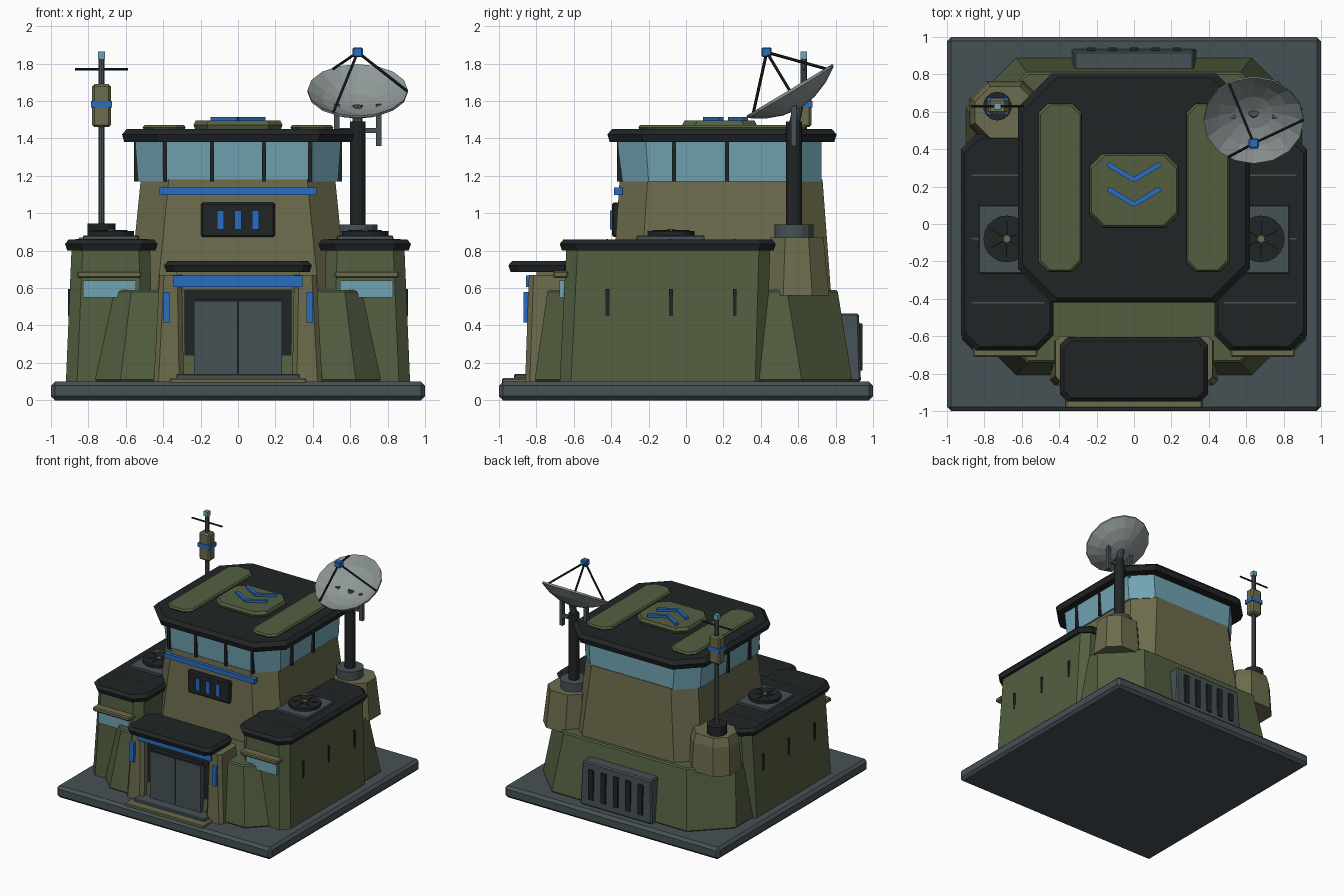
import bpy, bmesh, math
from mathutils import Vector, Matrix

if "Cube" in bpy.data.objects:
    bpy.data.objects.remove(bpy.data.objects["Cube"])


def mat(name, r, g, b):
    m = bpy.data.materials.new(name)
    m.diffuse_color = [(c / 255) ** 2.2 for c in (r, g, b)] + [1]
    m.use_nodes = True
    m.node_tree.nodes["Principled BSDF"].inputs["Base Color"].default_value = m.diffuse_color
    return m


GREEN = mat("green", 84, 95, 66)
TAN = mat("tan", 108, 107, 78)
DARK = mat("dark", 38, 41, 42)
GREY = mat("grey", 72, 82, 86)
BLUE = mat("blue", 46, 108, 190)
GLASS = mat("glass", 112, 162, 178)
DISH = mat("dish_grey", 142, 150, 150)


def finish(name, bm, m, bevel=0):
    bmesh.ops.recalc_face_normals(bm, faces=bm.faces)
    me = bpy.data.meshes.new(name)
    bm.to_mesh(me)
    bm.free()
    o = bpy.data.objects.new(name, me)
    bpy.context.collection.objects.link(o)
    me.materials.append(m)
    if bevel:
        b = o.modifiers.new("bevel", 'BEVEL')
        b.width, b.segments = bevel, 1
        b.limit_method, b.angle_limit = 'ANGLE', math.radians(50)
    return o


def loft(name, sections, m, bevel=0):
    """Stack of chamfered rectangles: (x0, x1, y0, y1, chamfer, z)."""
    bm = bmesh.new()
    rings = []
    for x0, x1, y0, y1, c, z in sections:
        p = [(x0 + c, y0), (x1 - c, y0), (x1, y0 + c), (x1, y1 - c),
             (x1 - c, y1), (x0 + c, y1), (x0, y1 - c), (x0, y0 + c)]
        if c == 0:
            p = p[::2]
            p = [(x0, y0), (x1, y0), (x1, y1), (x0, y1)]
        rings.append([bm.verts.new((x, y, z)) for x, y in p])
    n = len(rings[0])
    bm.faces.new(rings[0])
    bm.faces.new(rings[-1])
    for a, b in zip(rings, rings[1:]):
        for i in range(n):
            j = (i + 1) % n
            bm.faces.new((a[i], a[j], b[j], b[i]))
    return finish(name, bm, m, bevel)


def box(name, x0, x1, y0, y1, z0, z1, m, bevel=0, c=0):
    return loft(name, [(x0, x1, y0, y1, c, z0), (x0, x1, y0, y1, c, z1)], m, bevel)


def slab(name, x0, x1, y0, y1, c, z0, z1, m, t=0.02):
    """Roof plate with a sloped upper rim."""
    zm = z0 + (z1 - z0) * 0.6
    e = 0.012
    return loft(name, [(x0 + e, x1 - e, y0 + e, y1 - e, c, z0), (x0, x1, y0, y1, c, zm),
                       (x0 + t, x1 - t, y0 + t, y1 - t, c, z1)], m)


def rod(name, a, b, r, m, seg=12):
    a, b = Vector(a), Vector(b)
    d = b - a
    bm = bmesh.new()
    M = Matrix.Translation((a + b) / 2) @ d.to_track_quat('Z', 'Y').to_matrix().to_4x4()
    bmesh.ops.create_cone(bm, cap_ends=True, segments=seg, radius1=r, radius2=r,
                          depth=d.length, matrix=M)
    return finish(name, bm, m)


def mx(s, a, b):
    return (a, b) if s > 0 else (-b, -a)


# Ground plate and lower hull
box("base_plate", -1, 1, -1, 1, 0, 0.1, GREY, 0.022)
loft("lower_hull", [(-0.9, 0.9, -0.81, 0.89, 0.27, 0.1),
                    (-0.84, 0.84, -0.74, 0.81, 0.27, 0.59)], GREEN, 0.01)

# Side wings, vents, windows and rear corner blocks, mirrored
for s, side in ((1, "right"), (-1, "left")):
    loft(side + "_wing", [(*mx(s, 0.45, 0.92), -0.675, 0.43, 0.06, 0.1),
                          (*mx(s, 0.47, 0.89), -0.64, 0.45, 0.06, 0.81)], GREEN)
    slab(side + "_wing_roof", *mx(s, 0.43, 0.925), -0.675, 0.48, 0.08, 0.8, 0.86, DARK)
    for i, y in enumerate((-0.42, -0.08, 0.26)):
        box(f"{side}_roof_seam_{i}", *mx(s, 0.48, 0.87), y - .004, y + .004, 0.85, 0.863, GREY)
        box(f"{side}_wall_slit_{i}", *mx(s, 0.88, 0.909), y - .01, y + .01, 0.45, 0.595, DARK)
    box(side + "_vent_plate", *mx(s, 0.53, 0.83), -0.265, 0.1, 0.855, 0.88, GREY, 0.005)
    rod(side + "_vent_ring", (s * 0.68, -0.08, 0.87), (s * 0.68, -0.08, 0.905), 0.125, DARK, 20)
    rod(side + "_vent_hub", (s * 0.68, -0.08, 0.9), (s * 0.68, -0.08, 0.915), 0.02, TAN, 10)
    for k in range(3):
        a = k * math.pi / 3 + 0.5
        d = Vector((math.cos(a), math.sin(a), 0)) * 0.1
        c = Vector((s * 0.68, -0.08, 0.905))
        rod(f"{side}_vent_blade_{k}", c - d, c + d, 0.005, DARK, 6)
    box(side + "_wing_window", *mx(s, 0.545, 0.83), -0.675, -0.63, 0.55, 0.64, GLASS)
    box(side + "_window_hood", *mx(s, 0.515, 0.86), -0.71, -0.63, 0.655, 0.69, TAN, 0.008)
    loft(side + "_corner_block", [(*mx(s, 0.5, 0.88), 0.43, 0.765, 0.09, 0.56),
                                  (*mx(s, 0.51, 0.87), 0.44, 0.755, 0.09, 0.8),
                                  (*mx(s, 0.53, 0.85), 0.46, 0.735, 0.08, 0.87)]
         if s < 0 else [(*mx(s, 0.5, 0.86), 0.43, 0.765, 0.09, 0.56),
                        (*mx(s, 0.51, 0.83), 0.45, 0.735, 0.08, 0.87)], TAN)

    # Entrance pylons with light strips
    loft(side + "_entrance_pylon", [(*mx(s, 0.29, 0.45), -0.86, -0.6, 0.025, 0.1),
                                    (*mx(s, 0.3, 0.42), -0.84, -0.6, 0.025, 0.67)], TAN)
    box(side + "_pylon_light", *mx(s, 0.365, 0.402), -0.87, -0.83, 0.415, 0.58, BLUE)
    box(side + "_door_leaf", *mx(s, 0.004, 0.235), -0.835, -0.76, 0.13, 0.53, GREY)

# Entrance
box("door_frame", -0.285, 0.285, -0.79, -0.66, 0.1, 0.6, DARK)
box("door_seam", -0.235, 0.235, -0.825, -0.76, 0.13, 0.54, DARK)
box("entrance_header", -0.33, 0.33, -0.8, -0.62, 0.59, 0.69, TAN)
box("lintel_light", -0.345, 0.345, -0.855, -0.73, 0.605, 0.667, BLUE)
slab("entrance_canopy", -0.395, 0.395, -0.95, -0.605, 0.04, 0.685, 0.745, DARK)
box("lower_step", -0.365, 0.365, -0.985, -0.75, 0.09, 0.118, TAN, 0.006)
box("upper_step", -0.33, 0.33, -0.92, -0.75, 0.11, 0.14, GREY, 0.006)

# Control tower
loft("tower", [(-0.58, 0.58, -0.395, 0.775, 0.15, 0.58),
               (-0.52, 0.52, -0.355, 0.73, 0.15, 1.18)], TAN)
loft("tower_windows", [(-0.535, 0.535, -0.35, 0.725, 0.15, 1.17),
                       (-0.55, 0.55, -0.365, 0.725, 0.15, 1.39)], GLASS)
for i, x in enumerate((-0.39, -0.14, 0.14, 0.385)):
    box(f"front_mullion_{i}", x - .011, x + .011, -0.37, -0.33, 1.17, 1.39, DARK)
for s in (1, -1):
    for i, y in enumerate((-0.21, -0.065, 0.22, 0.57)[1:3]):
        box(f"side_mullion_{s}_{i}", *mx(s, 0.51, 0.556), y - .011, y + .011, 1.17, 1.39, DARK)
slab("tower_roof", -0.62, 0.62, -0.42, 0.805, 0.18, 1.38, 1.45, DARK, 0.025)
for s in (1, -1):
    slab(f"roof_strip_{s}", *mx(s, 0.28, 0.51), -0.255, 0.645, 0.05, 1.44, 1.472, GREEN, 0.01)
slab("roof_hatch", -0.238, 0.238, -0.02, 0.378, 0.07, 1.44, 1.495, GREEN, 0.012)
for i, y in enumerate((0.24, 0.108)):
    for s in (1, -1):
        o = box(f"roof_chevron_{i}_{s}", -0.083, 0.083, -0.013, 0.013, 1.485, 1.515, BLUE)
        o.location = (s * 0.069, y + 0.038, 0)
        o.rotation_euler.z = s * math.radians(31)

# Tower front stripe and panel
box("tower_stripe", -0.42, 0.42, -0.385, -0.34, 1.098, 1.137, BLUE)
box("tower_panel", -0.198, 0.198, -0.395, -0.35, 0.872, 1.058, DARK, 0.01)
for i in (-1, 0, 1):
    box(f"panel_bar_{i}", i * .094 - .018, i * .094 + .018, -0.405, -0.38, 0.912, 1.015, BLUE)

# Rear grille
loft("rear_grille", [(-0.335, 0.335, 0.8, 0.935, 0, 0.1),
                     (-0.32, 0.32, 0.78, 0.925, 0, 0.465)], GREY, 0.01)
for i in range(5):
    x = (i - 2) * 0.115
    box(f"grille_slot_{i}", x - .022, x + .022, 0.9, 0.943, 0.16, 0.41, DARK)

# Antenna mast
X, Y = -0.73, 0.63
rod("mast_foot", (X, Y, 0.86), (X, Y, 0.945), 0.077, DARK, 14)
rod("mast_pole", (X, Y, 0.9), (X, Y, 1.83), 0.018, GREY, 10)
box("mast_box", X - .05, X + .05, Y - .04, Y + .04, 1.46, 1.69, TAN, 0.012)
box("mast_band", X - .055, X + .055, Y - .045, Y + .045, 1.565, 1.6, BLUE)
rod("mast_crossbar", (X - .142, Y, 1.77), (X + .142, Y, 1.77), 0.007, DARK, 8)
box("mast_tip", X - .018, X + .018, Y - .018, Y + .018, 1.825, 1.865, GLASS)

# Dish pedestal with yoke arms
X, Y = 0.64, 0.577
rod("dish_foot", (X, Y, 0.86), (X, Y, 0.94), 0.105, GREY, 16)
rod("dish_pole", (X, Y, 0.9), (X, Y, 1.49), 0.042, DARK, 14)
rod("dish_neck", (X, Y, 1.47), (X, 0.6, 1.575), 0.028, GREY, 10)
box("yoke_crossbar", X - .12, X + .12, Y - .014, Y + .014, 1.43, 1.455, GREY)
for s in (1, -1):
    box(f"yoke_arm_{s}", X + s * .112 - .015, X + s * .112 + .015, Y - .015, Y + .015,
        1.36, 1.585, GREY)

# Dish bowl: low-poly spun profile, tilted to the front
tilt = Matrix.Translation((X, 0.555, 1.655)) @ Matrix.Rotation(math.radians(31), 4, 'X')
bm = bmesh.new()
prof = [(0.0, -0.095), (0.1, -0.08), (0.19, -0.045), (0.268, 0.005),
        (0.268, -0.01), (0.19, -0.06), (0.1, -0.095), (0.0, -0.11)]
vs = [bm.verts.new((r, 0, z)) for r, z in prof]
es = [bm.edges.new(p) for p in zip(vs, vs[1:])]
bmesh.ops.spin(bm, geom=vs + es, cent=(0, 0, 0), axis=(0, 0, 1), angle=2 * math.pi, steps=16)
bmesh.ops.remove_doubles(bm, verts=bm.verts, dist=0.0005)
bmesh.ops.transform(bm, matrix=tilt, verts=bm.verts)
finish("dish_bowl", bm, DISH)

# Feed horn and struts
feed = tilt @ Vector((0, 0, 0.24))
for k in range(3):
    a = k * 2 * math.pi / 3
    rim = tilt @ Vector((0.262 * math.cos(a), 0.262 * math.sin(a), 0))
    rod(f"feed_strut_{k}", rim, feed, 0.008, DARK, 6)
fx, fy, fz = feed
box("feed_horn", fx - .027, fx + .027, fy - .027, fy + .027, fz - .025, fz + .025, BLUE, 0.006)
